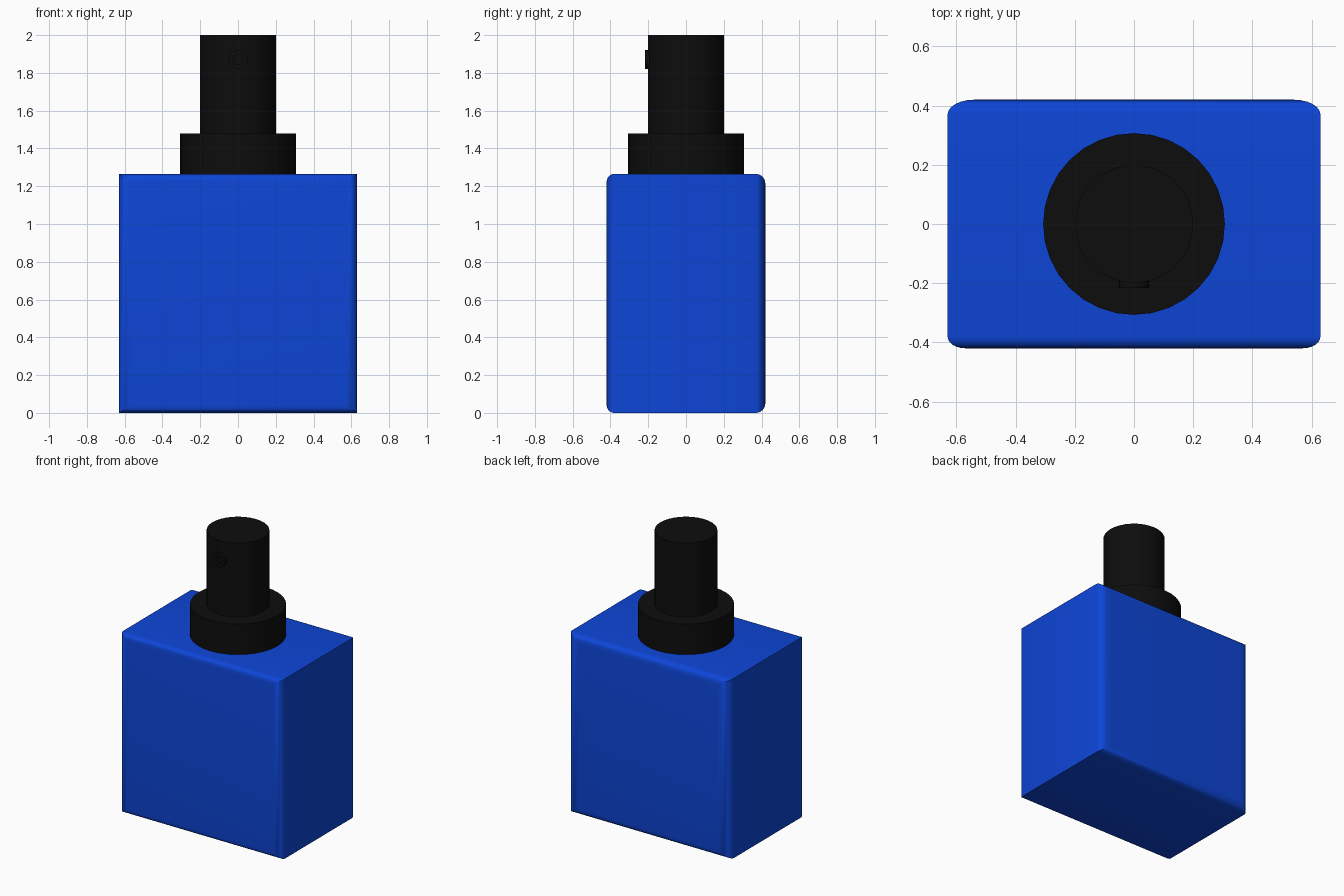
import bpy, bmesh, math
from math import sin, cos, pi
from mathutils import Matrix

if "Cube" in bpy.data.objects:
    bpy.data.objects.remove(bpy.data.objects["Cube"])


def material(name, rgb):
    m = bpy.data.materials.new(name)
    m.diffuse_color = (*rgb, 1)
    m.use_nodes = True
    m.node_tree.nodes["Principled BSDF"].inputs["Base Color"].default_value = m.diffuse_color
    return m


BLUE = material("blue", (0.004, 0.06, 0.68))
BLACK = material("black", (0.004, 0.004, 0.004))


def finish(bm, name, mat, angle=35):
    bmesh.ops.recalc_face_normals(bm, faces=bm.faces)
    mesh = bpy.data.meshes.new(name)
    bm.to_mesh(mesh)
    bm.free()
    mesh.materials.append(mat)
    obj = bpy.data.objects.new(name, mesh)
    bpy.context.collection.objects.link(obj)
    bpy.ops.object.select_all(action='DESELECT')
    obj.select_set(True)
    bpy.context.view_layer.objects.active = obj
    bpy.ops.object.shade_smooth_by_angle(angle=math.radians(angle))
    return obj


def lathe(name, profile, mat, sides=32, matrix=Matrix()):
    """Stack of rings (radius, height) closed at both ends."""
    bm = bmesh.new()
    rings = [[bm.verts.new((r * cos(2 * pi * i / sides), r * sin(2 * pi * i / sides), z))
              for i in range(sides)] for r, z in profile]
    for a, b in zip(rings, rings[1:]):
        for i in range(sides):
            j = (i + 1) % sides
            bm.faces.new((a[i], a[j], b[j], b[i]))
    bm.faces.new(rings[0])
    bm.faces.new(rings[-1])
    bm.transform(matrix)
    return finish(bm, name, mat)


# Bottle body: rectangles lofted front to back, with rounded front and back rims
W, D, H, N = 0.63, 0.42, 1.265, 6
sections = []
for side, (rx, ry, rz) in ((-1, (0.06, 0.04, 0.04)), (1, (0.09, 0.05, 0.05))):
    arc = []
    for k in range(N + 1):
        t = k / N * pi / 2
        arc.append((side * (D - ry * (1 - sin(t))), rx * (1 - cos(t)), rz * (1 - cos(t))))
    sections += arc[::-1] if side < 0 else arc
bm = bmesh.new()
loops = [[bm.verts.new(p) for p in ((-W + dx, y, dz), (W - dx, y, dz),
                                    (W - dx, y, H - dz), (-W + dx, y, H - dz))]
         for y, dx, dz in sections]
for a, b in zip(loops, loops[1:]):
    for i in range(4):
        j = (i + 1) % 4
        bm.faces.new((a[i], a[j], b[j], b[i]))
bm.faces.new(loops[0])
bm.faces.new(loops[-1])
finish(bm, "bottle_body", BLUE)

# Collar and spray cap
lathe("collar", [(0.307, 1.26), (0.307, 1.48)], BLACK)
lathe("spray_cap", [(0.2, 1.475), (0.2, 2.0)], BLACK)

# Nozzle with a small recessed hole, pointing forward
lathe("nozzle", [(0.05, 0.15), (0.05, 0.216), (0.026, 0.216), (0.026, 0.203)], BLACK, 24,
      Matrix.Translation((0, 0, 1.87)) @ Matrix.Rotation(pi / 2, 4, 'X'))
